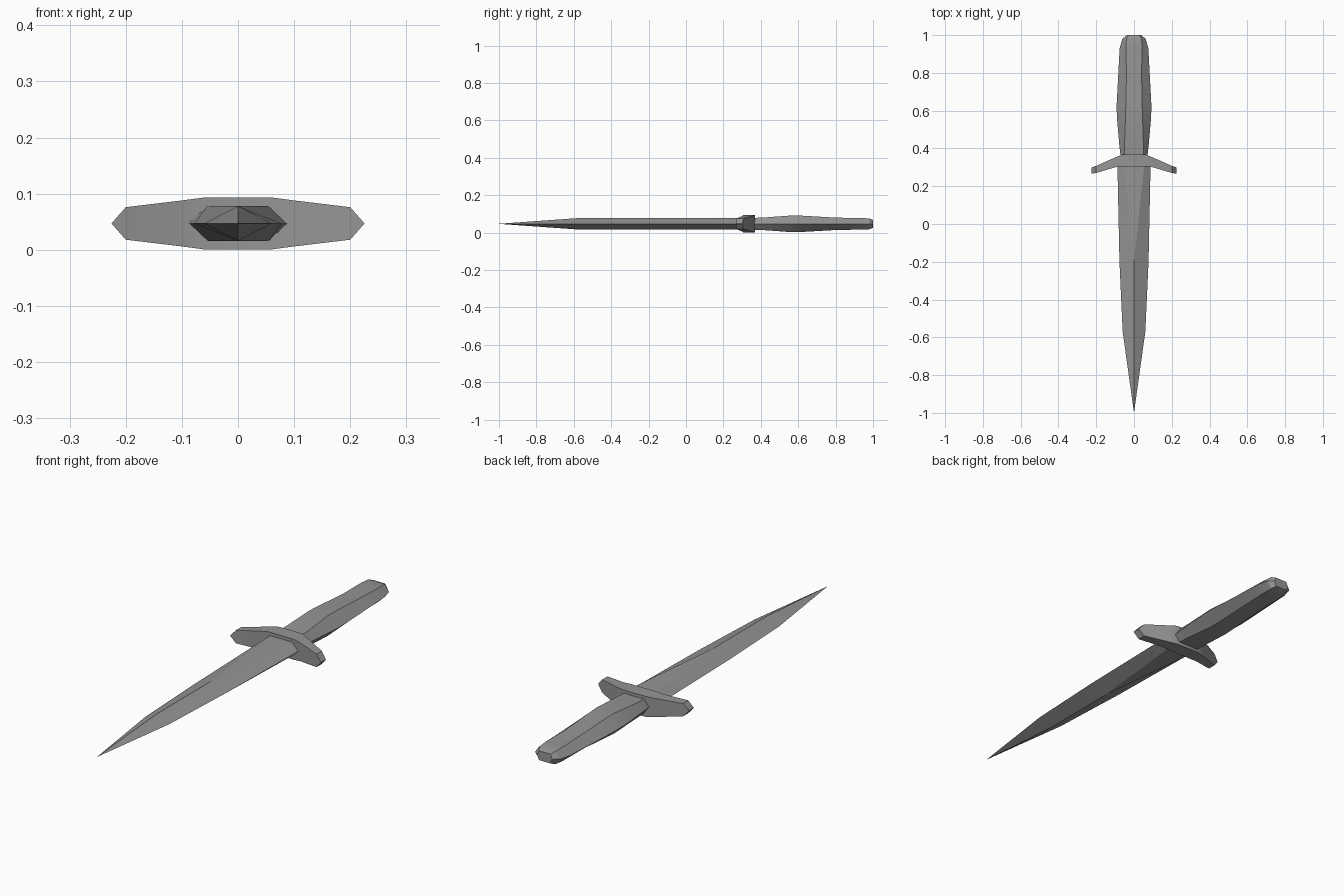
import bpy
import bmesh
import math

cube = bpy.data.objects.get("Cube")
if cube:
    bpy.data.objects.remove(cube)

MID = 0.047  # height of the dagger's flat mid-plane

steel = bpy.data.materials.new("grey steel")
steel.use_nodes = True
GREY = (0.30, 0.30, 0.30, 1)
steel.diffuse_color = GREY
steel.node_tree.nodes["Principled BSDF"].inputs["Base Color"].default_value = GREY


def finish(name, bm, angle):
    bmesh.ops.remove_doubles(bm, verts=bm.verts, dist=0.0005)
    bmesh.ops.recalc_face_normals(bm, faces=bm.faces)
    mesh = bpy.data.meshes.new(name)
    bm.to_mesh(mesh)
    bm.free()
    mesh.materials.append(steel)
    obj = bpy.data.objects.new(name, mesh)
    bpy.context.collection.objects.link(obj)
    bpy.ops.object.select_all(action='DESELECT')
    obj.select_set(True)
    bpy.context.view_layer.objects.active = obj
    bpy.ops.object.shade_smooth_by_angle(angle=math.radians(angle))
    return obj


def bridge(bm, rings):
    """Skin a list of equal point rings and cap both ends."""
    loops = [[bm.verts.new(p) for p in ring] for ring in rings]
    for a, b in zip(loops, loops[1:]):
        for i in range(len(a)):
            j = (i + 1) % len(a)
            bm.faces.new((a[i], a[j], b[j], b[i]))
    bm.faces.new(loops[0])
    bm.faces.new(loops[-1])


def hexagon(y, half, flat, rise):
    """Cross-section with side edges at mid height and a flat top and bottom."""
    outline = [(half, 0), (flat, rise), (-flat, rise),
               (-half, 0), (-flat, -rise), (flat, -rise)]
    return [(x, y, MID + z) for x, z in outline]


# Blade: flat-topped at the guard, narrowing to a ridge and a point
# Each station: y, half width, half flat, half thickness
blade = bmesh.new()
bridge(blade, [hexagon(*s) for s in [
    (0.32, 0.088, 0.055, 0.031),
    (-0.20, 0.077, 0.0, 0.031),
    (-0.57, 0.060, 0.0, 0.031),
    (-1.0, 0.0003, 0.0, 0.0003)]])
finish("blade", blade, 20)

# Grip with a swollen middle and a rounded pommel end
grip = bmesh.new()
bridge(grip, [hexagon(*s) for s in [
    (0.35, 0.070, 0.050, 0.031),
    (0.42, 0.078, 0.050, 0.034),
    (0.57, 0.091, 0.045, 0.045),
    (0.63, 0.092, 0.043, 0.043),
    (0.80, 0.083, 0.040, 0.033),
    (0.93, 0.076, 0.043, 0.031),
    (0.98, 0.062, 0.040, 0.029),
    (1.0, 0.038, 0.028, 0.021)]])
finish("grip", grip, 32)

# Guard: swept toward the blade, with pointed ends
# Each station: x, front y, back y, half height
half_guard = [(0.0, 0.305, 0.370, 0.046), (0.062, 0.305, 0.368, 0.046),
              (0.10, 0.300, 0.352, 0.041), (0.200, 0.270, 0.308, 0.029),
              (0.225, 0.266, 0.300, 0.0005)]
stations = [(-x, a, b, h) for x, a, b, h in reversed(half_guard[1:])] + half_guard
guard = bmesh.new()
bridge(guard, [[(x, a, MID - h), (x, b, MID - h), (x, b, MID + h), (x, a, MID + h)]
               for x, a, b, h in stations])
finish("guard", guard, 40)
